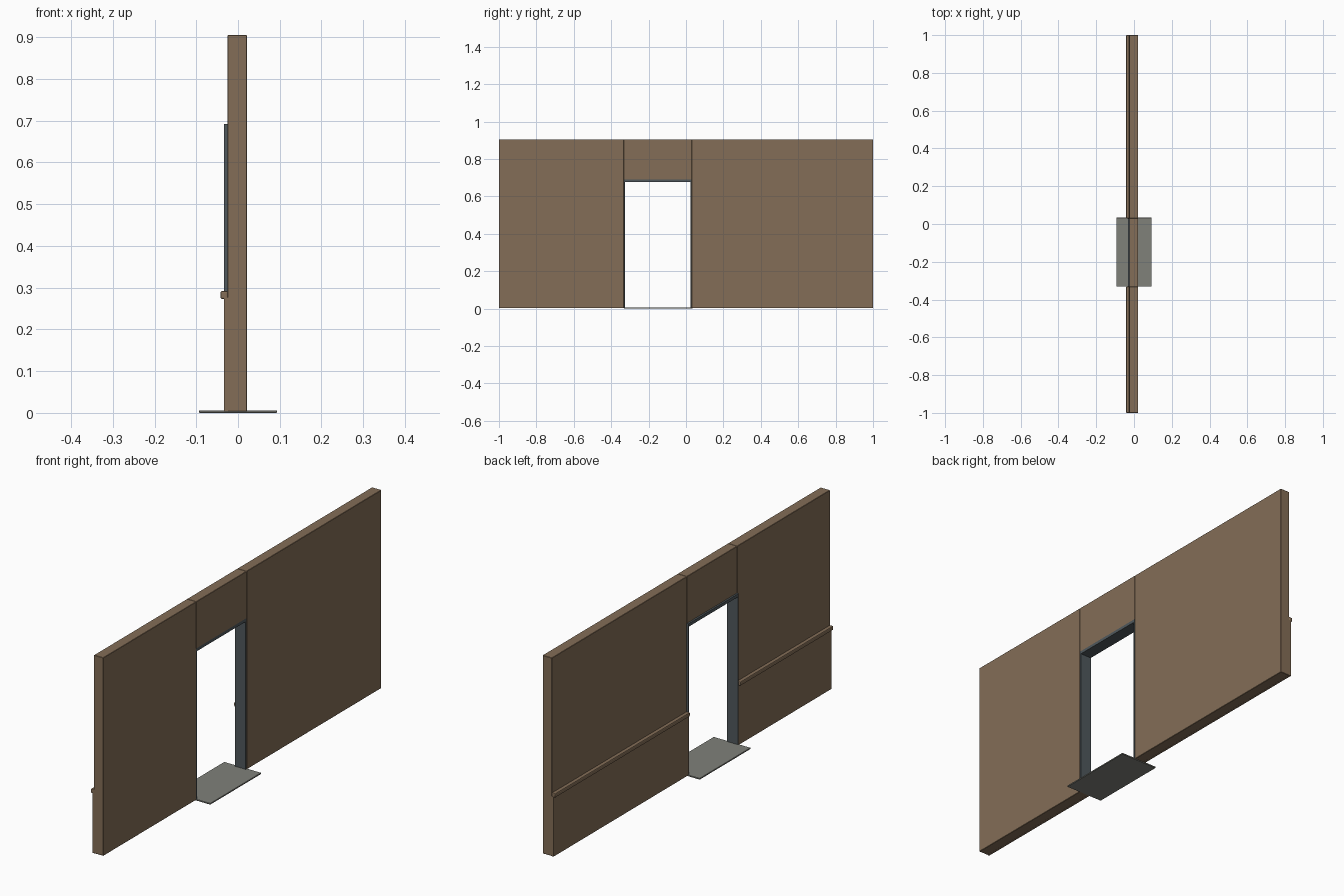
import bpy

cube = bpy.data.objects.get("Cube")
if cube:
    bpy.data.objects.remove(cube, do_unlink=True)


def material(name, rgb):
    m = bpy.data.materials.new(name)
    m.use_nodes = True
    m.diffuse_color = (*rgb, 1)
    m.node_tree.nodes["Principled BSDF"].inputs["Base Color"].default_value = (*rgb, 1)
    return m


brown = material("warm brown", (0.23, 0.155, 0.095))
slate = material("dark slate", (0.08, 0.098, 0.108))
grey = material("stone grey", (0.215, 0.22, 0.195))


def box(name, mat, x, y, z, bevel=0, segments=1):
    """Box from (low, high) ranges on each axis, with optional bevelled edges."""
    ranges = (x, y, z)
    bpy.ops.mesh.primitive_cube_add(size=1, location=[(a + b) / 2 for a, b in ranges])
    ob = bpy.context.object
    ob.name = name
    ob.scale = [b - a for a, b in ranges]
    bpy.ops.object.transform_apply(location=False, rotation=False, scale=True)
    ob.data.materials.append(mat)
    if bevel:
        mod = ob.modifiers.new("soft edges", "BEVEL")
        mod.width = bevel
        mod.segments = segments
    return ob


# Main dimensions
door_front, door_back = -0.332, 0.03
top, lintel = 0.905, 0.69
wall_x = (-0.025, 0.022)
frame_x = (-0.033, 0.022)
base = 0.003
jamb = 0.006

# Wall panels on both sides, each with lower panelling and a rail
for side, y in (("front", (-1, door_front)), ("back", (door_back, 1))):
    box(side + "_wall", brown, wall_x, y, (base, top), 0.0015)
    box(side + "_lower_panel", brown, (-0.033, -0.024), y, (base, 0.276))
    box(side + "_rail", brown, (-0.042, -0.024), y, (0.273, 0.292), 0.004, 2)

# Wall section above the doorway
box("header_wall", brown, wall_x, (door_front, door_back), (lintel, top), 0.0015)

# Door frame lining
box("front_jamb", slate, frame_x, (door_front, door_front + jamb), (base, lintel))
box("back_jamb", slate, frame_x, (door_back - jamb, door_back), (base, lintel))
box("frame_head", slate, frame_x, (door_front, door_back), (0.678, 0.692))

# Floor plate
box("threshold", grey, (-0.093, 0.093), (door_front, 0.034), (0, 0.006), 0.001)
